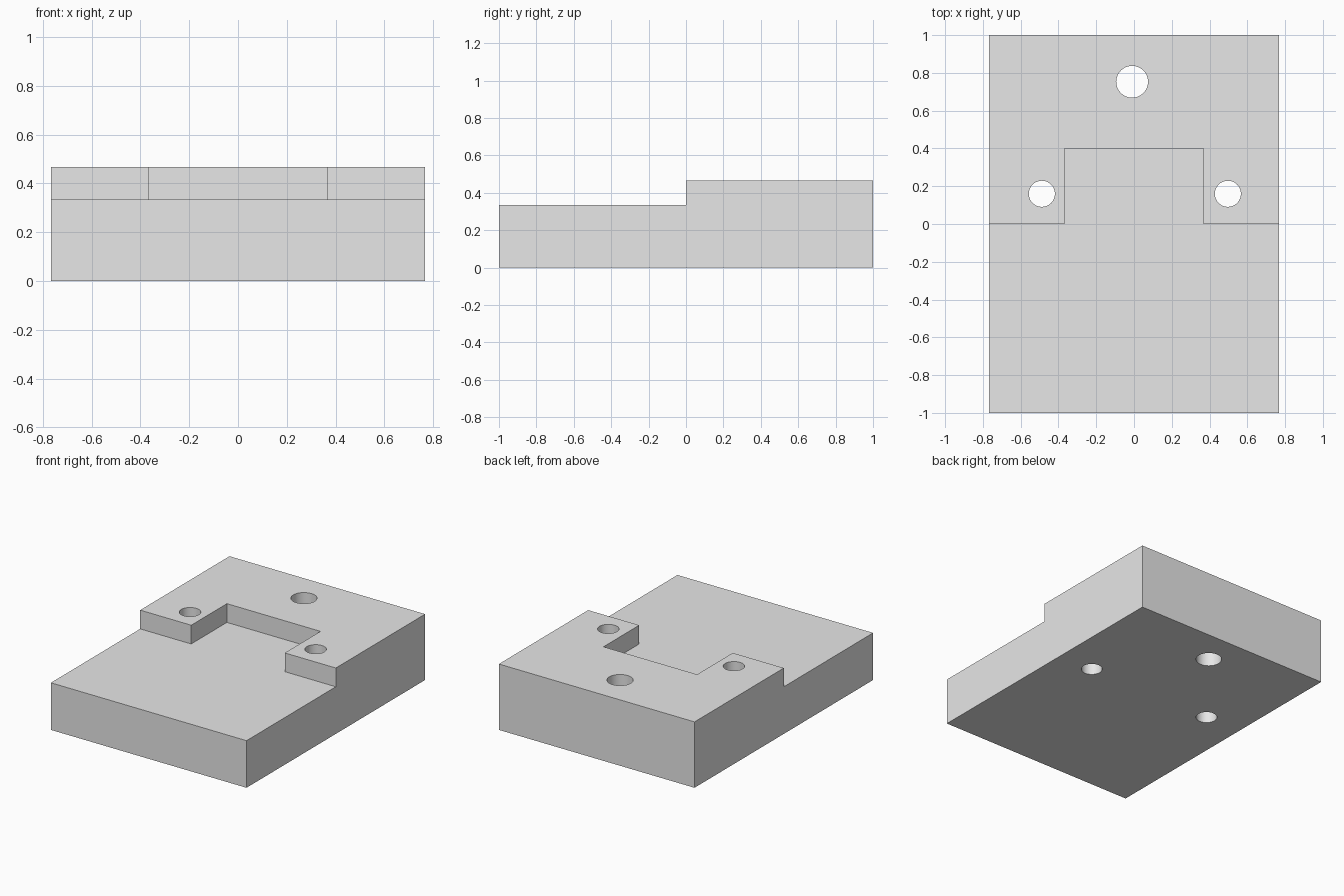
import bpy
import bmesh
from mathutils import Matrix, Vector

if "Cube" in bpy.data.objects:
    bpy.data.objects.remove(bpy.data.objects["Cube"], do_unlink=True)

HALF_W, HALF_D = 0.767, 1.0
STEP_Z, TOP_Z = 0.334, 0.467
NOTCH_HALF_W, NOTCH_DEPTH = 0.367, 0.4
HOLES = {"rear_hole": (-0.01, 0.753, 0.084),
         "right_hole": (-0.488, 0.16, 0.069),
         "left_hole": (0.497, 0.16, 0.069)}

grey = bpy.data.materials.new("light_grey")
grey.use_nodes = True
grey.diffuse_color = (0.8, 0.8, 0.8, 1)
grey.node_tree.nodes["Principled BSDF"].inputs["Base Color"].default_value = (0.8, 0.8, 0.8, 1)


def add_object(name, bm):
    mesh = bpy.data.meshes.new(name)
    bm.to_mesh(mesh)
    bm.free()
    mesh.materials.append(grey)
    obj = bpy.data.objects.new(name, mesh)
    bpy.context.collection.objects.link(obj)
    return obj


def box(name, low, high):
    low, high = Vector(low), Vector(high)
    bm = bmesh.new()
    bmesh.ops.create_cube(bm, size=1, matrix=Matrix.Translation((low + high) / 2)
                          @ Matrix.Diagonal((*(high - low), 1)))
    return add_object(name, bm)


def cylinder(name, x, y, radius):
    bm = bmesh.new()
    bmesh.ops.create_cone(bm, cap_ends=True, segments=64, radius1=radius, radius2=radius,
                          depth=2, matrix=Matrix.Translation((x, y, TOP_Z / 2)))
    return add_object(name, bm)


# Stepped block: extrude the side profile across the width
bm = bmesh.new()
profile = [(-HALF_D, 0), (HALF_D, 0), (HALF_D, TOP_Z), (0, TOP_Z), (0, STEP_Z), (-HALF_D, STEP_Z)]
face = bm.faces.new([bm.verts.new((-HALF_W, y, z)) for y, z in profile])
side = bmesh.ops.extrude_face_region(bm, geom=[face])
verts = [v for v in side["geom"] if isinstance(v, bmesh.types.BMVert)]
bmesh.ops.translate(bm, verts=verts, vec=(2 * HALF_W, 0, 0))
bmesh.ops.recalc_face_normals(bm, faces=bm.faces)
block = add_object("stepped_block", bm)

# Central notch and through holes
cutters = [box("notch_cutter", (-NOTCH_HALF_W, -0.2, STEP_Z), (NOTCH_HALF_W, NOTCH_DEPTH, 1))]
cutters += [cylinder(name + "_cutter", *hole) for name, hole in HOLES.items()]
for cutter in cutters:
    cutter.hide_render = True
    cutter.hide_set(True)
    cut = block.modifiers.new(cutter.name, "BOOLEAN")
    cut.operation = "DIFFERENCE"
    cut.solver = "EXACT"
    cut.object = cutter

# Apply the cuts, then smooth the hole walls and keep the edges sharp
bpy.ops.object.select_all(action="DESELECT")
block.select_set(True)
bpy.context.view_layer.objects.active = block
for name in [m.name for m in block.modifiers]:
    bpy.ops.object.modifier_apply(modifier=name)
for cutter in cutters:
    bpy.data.objects.remove(cutter, do_unlink=True)
bpy.ops.object.shade_smooth_by_angle()
